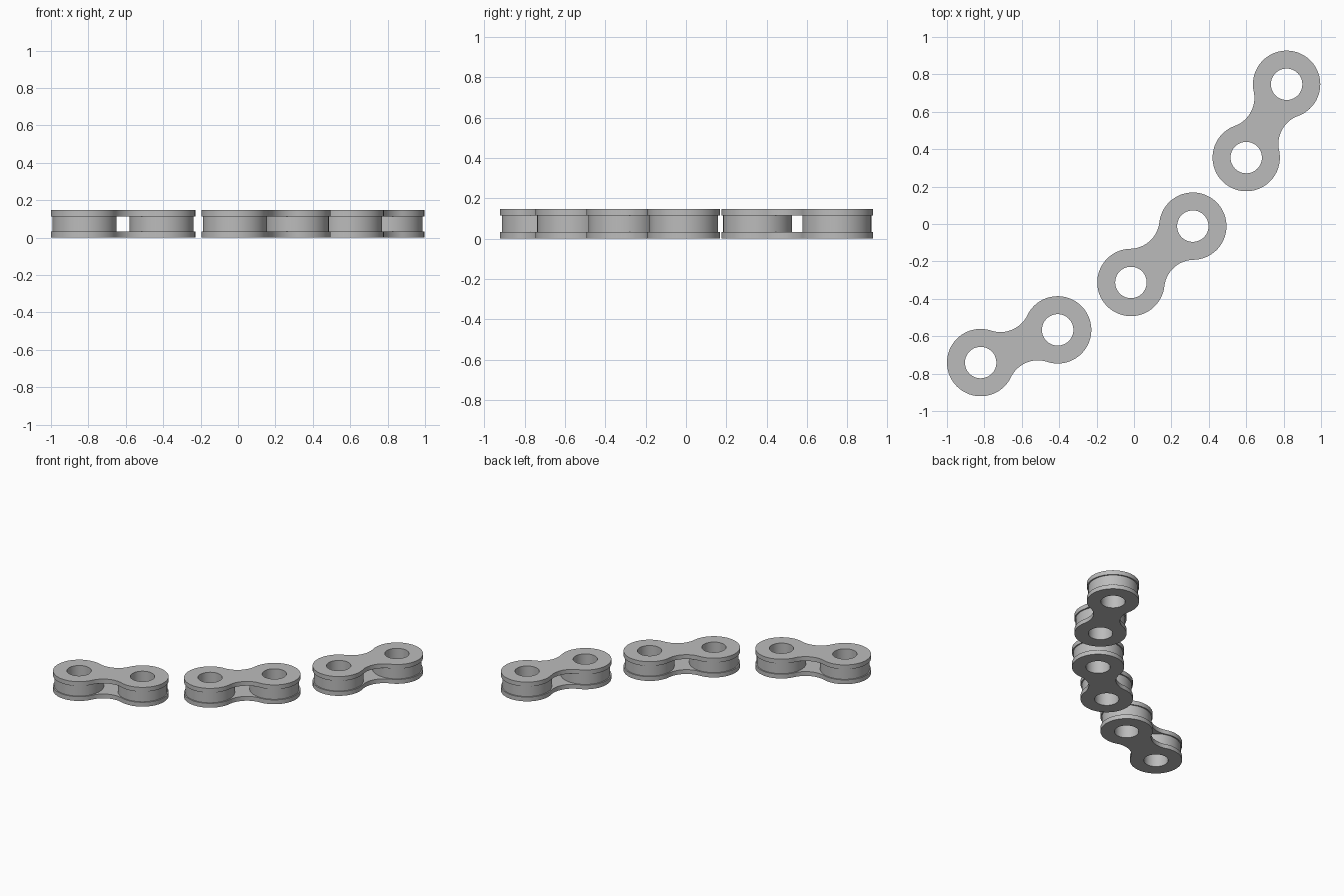
import bpy, bmesh
from math import pi, sin, cos, atan2, sqrt
from mathutils import Matrix, Vector

if "Cube" in bpy.data.objects:
    bpy.data.objects.remove(bpy.data.objects["Cube"], do_unlink=True)

PLATE_R, ROLLER_R, HOLE_R = 0.18, 0.171, 0.084
HEIGHT, PLATE_T = 0.147, 0.033
HALF_PITCH, WAIST = 0.2237, 0.096

steel = bpy.data.materials.new("grey_steel")
steel.use_nodes = True
GREY = (0.5, 0.5, 0.5, 1)
steel.diffuse_color = GREY
steel.node_tree.nodes["Principled BSDF"].inputs["Base Color"].default_value = GREY


def arc(cx, cy, r, a0, a1, n):
    return [(cx + r * cos(a0 + (a1 - a0) * i / n), cy + r * sin(a0 + (a1 - a0) * i / n))
            for i in range(n + 1)]


def circle(cx, r, n=64):
    return arc(cx, 0, r, 0, 2 * pi, n)[:-1]


def plate_outline():
    # Two round ends joined by concave arcs tangent to both
    d, w, p = HALF_PITCH, WAIST, PLATE_R
    fillet = (d * d + w * w - p * p) / (2 * (p - w))
    h = w + fillet
    t = atan2(h, d)
    pts = arc(d, 0, p, t - pi, pi - t, 56)
    pts += arc(0, h, fillet, -t, t - pi, 24)[1:]
    pts += arc(-d, 0, p, t, 2 * pi - t, 56)[1:]
    pts += arc(0, -h, fillet, pi - t, t, 24)[1:-1]
    return pts


def extrude_profile(name, loops, z0, z1, matrix):
    # Filled flat profile (inner loops become holes) raised from z0 to z1
    curve = bpy.data.curves.new(name + "_profile", "CURVE")
    curve.dimensions, curve.fill_mode = "2D", "BOTH"
    curve.extrude = (z1 - z0) / 2
    for pts in loops:
        spline = curve.splines.new("POLY")
        spline.points.add(len(pts) - 1)
        for point, (x, y) in zip(spline.points, pts):
            point.co = (x, y, 0, 1)
        spline.use_cyclic_u = True
    temp = bpy.data.objects.new(name + "_profile", curve)
    mesh = bpy.data.meshes.new_from_object(temp)
    bpy.data.objects.remove(temp)
    bpy.data.curves.remove(curve)
    bm = bmesh.new()
    bm.from_mesh(mesh)
    bmesh.ops.remove_doubles(bm, verts=bm.verts, dist=1e-5)
    bmesh.ops.recalc_face_normals(bm, faces=bm.faces)
    bmesh.ops.translate(bm, verts=bm.verts, vec=(0, 0, (z0 + z1) / 2))
    bm.to_mesh(mesh)
    bm.free()
    mesh.name = name
    mesh.materials.clear()
    mesh.materials.append(steel)
    obj = bpy.data.objects.new(name, mesh)
    obj.matrix_world = matrix
    bpy.context.collection.objects.link(obj)
    bpy.ops.object.select_all(action="DESELECT")
    obj.select_set(True)
    bpy.context.view_layer.objects.active = obj
    bpy.ops.object.shade_smooth_by_angle()


# Each link: the centres of its two pins
LINKS = {
    "left_end": ((0.60, 0.355), (0.816, 0.747)),
    "middle": ((-0.017, -0.313), (0.315, -0.011)),
    "right_end": ((-0.82, -0.741), (-0.408, -0.566)),
}

for label, (a, b) in LINKS.items():
    a, b = Vector(a), Vector(b)
    mid, along = (a + b) / 2, b - a
    place = Matrix.Translation((mid.x, mid.y, 0)) @ Matrix.Rotation(atan2(along.y, along.x), 4, "Z")
    plate = [plate_outline()] + [circle(s * HALF_PITCH, HOLE_R) for s in (-1, 1)]
    # Matching plates below and above
    extrude_profile(label + "_lower_plate", plate, 0, PLATE_T, place)
    extrude_profile(label + "_upper_plate", plate, HEIGHT - PLATE_T, HEIGHT, place)
    # Hollow rollers between the plates
    for side, s in (("first", -1), ("second", 1)):
        roller = [circle(s * HALF_PITCH, ROLLER_R), circle(s * HALF_PITCH, HOLE_R)]
        extrude_profile(f"{label}_{side}_roller", roller, PLATE_T, HEIGHT - PLATE_T, place)
